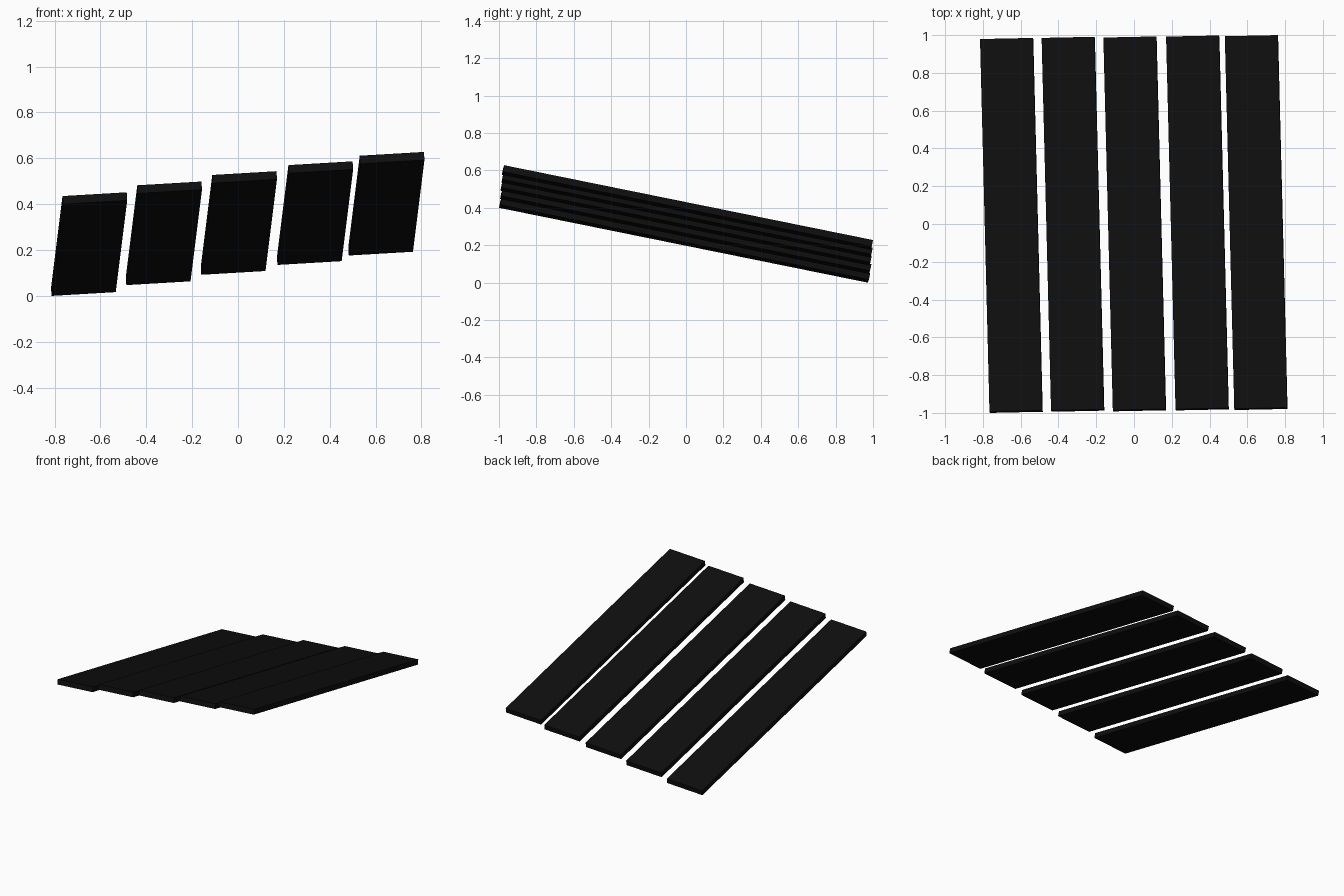
import bpy
import bmesh
from mathutils import Vector

if "Cube" in bpy.data.objects:
    bpy.data.objects.remove(bpy.data.objects["Cube"])

# One near-black colour for every plank
black = bpy.data.materials.new("near_black")
black.diffuse_color = (0.0045, 0.0045, 0.0045, 1)
black.use_nodes = True
black.node_tree.nodes["Principled BSDF"].inputs["Base Color"].default_value = black.diffuse_color

# Edge directions shared by all tilted planks
across = Vector((0.28, 0.006, 0.0165))
along = Vector((0.05, -1.972, 0.400))
up = along.cross(across).normalized() * 0.036
if up.z < 0:
    up = -up


def plank(name, corner):
    """Flat board grown from its lower back left corner."""
    bm = bmesh.new()
    bmesh.ops.create_cube(bm, size=1)
    for v in bm.verts:
        p = v.co + Vector((0.5, 0.5, 0.5))
        v.co = corner + across * p.x + along * p.y + up * p.z
    bmesh.ops.recalc_face_normals(bm, faces=bm.faces)
    mesh = bpy.data.meshes.new(name)
    bm.to_mesh(mesh)
    bm.free()
    mesh.materials.append(black)
    bpy.context.collection.objects.link(bpy.data.objects.new(name, mesh))


# Five planks stepping up to the right
corners = [(-0.813, 0.972, 0.0), (-0.487, 0.978, 0.047), (-0.160, 0.980, 0.092),
           (0.172, 0.985, 0.135), (0.483, 0.987, 0.176)]
for i, c in enumerate(corners):
    plank(f"plank_{i + 1}", Vector(c))
